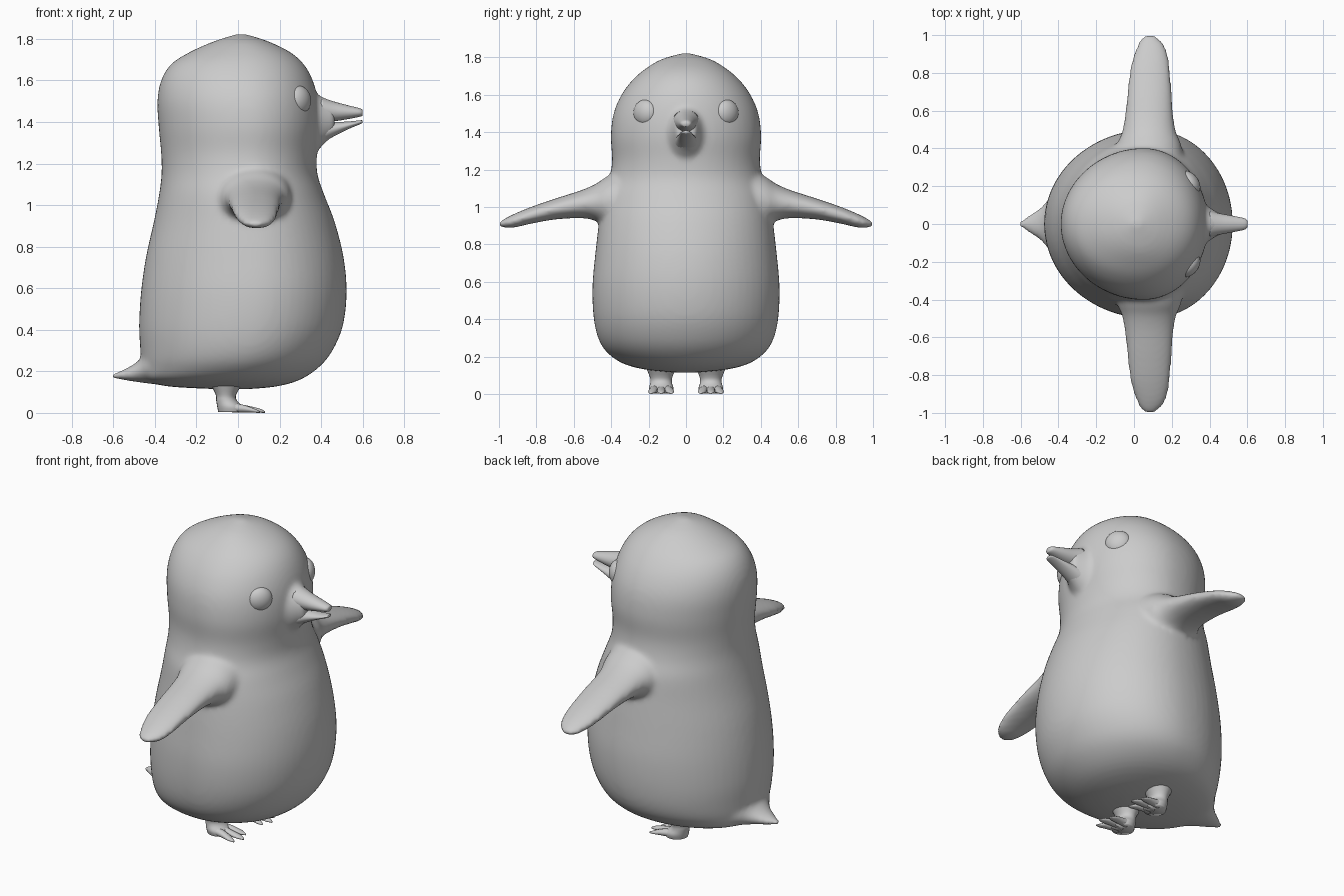
import bpy, bmesh, math
from mathutils import Vector

grey = bpy.data.materials.new("plain grey")
grey.diffuse_color = (0.6, 0.6, 0.6, 1)


def spline(rows, steps):
    """Catmull-Rom interpolation of section rows."""
    out = []
    n = len(rows)
    for i in range(n - 1):
        p0, p1, p2, p3 = (rows[max(i - 1, 0)], rows[i], rows[i + 1], rows[min(i + 2, n - 1)])
        for s in range(steps):
            t = s / steps
            out.append([0.5 * (2 * b + (c - a) * t + (2 * a - 5 * b + 4 * c - d) * t * t
                               + (3 * b - a - 3 * c + d) * t ** 3)
                        for a, b, c, d in zip(p0, p1, p2, p3)])
    out.append(list(rows[-1]))
    return out


def loft(bm, axis, rows, mid=0.5, sides=32, steps=4, power=2.0):
    """Rows: position on axis, then min/max of the two other axes."""
    u, v = [k for k in range(3) if k != axis]
    rings = []
    for t, a0, a1, b0, b1 in spline(rows, steps):
        ac, bc = a0 + (a1 - a0) * mid, (b0 + b1) / 2
        ring = []
        for k in range(sides):
            w = 2 * math.pi * k / sides
            c, s = math.cos(w), math.sin(w)
            cu = math.copysign(abs(c) ** (2 / power), c)
            cv = math.copysign(abs(s) ** (2 / power), s)
            p = [0, 0, 0]
            p[axis] = t
            p[u] = ac + cu * ((a1 - ac) if c > 0 else (ac - a0))
            p[v] = bc + cv * (b1 - b0) / 2
            ring.append(bm.verts.new(p))
        rings.append(ring)
    for r, q in zip(rings, rings[1:]):
        for k in range(sides):
            j = (k + 1) % sides
            bm.faces.new((r[k], r[j], q[j], q[k]))
    bm.faces.new(rings[0])
    bm.faces.new(rings[-1])


def flip(rows):
    """Mirror wing rows to the other side of y."""
    return [(-r[0],) + tuple(r[1:]) for r in rows]


def finish(name, bm, blend=0):
    bmesh.ops.recalc_face_normals(bm, faces=bm.faces)
    me = bpy.data.meshes.new(name)
    bm.to_mesh(me)
    bm.free()
    ob = bpy.data.objects.new(name, me)
    bpy.context.collection.objects.link(ob)
    me.materials.append(grey)
    me.polygons.foreach_set("use_smooth", [True] * len(me.polygons))
    if blend:
        m = ob.modifiers.new("blend", 'REMESH')
        m.mode, m.voxel_size, m.use_smooth_shade = 'VOXEL', blend, True
        m = ob.modifiers.new("soften", 'SMOOTH')
        m.factor, m.iterations = 0.5, 8
    return ob


# Body and head: z, x back, x front, y range
profile = [(0.115, -0.12, 0.06, 0.06), (0.128, -0.34, 0.19, 0.20), (0.16, -0.455, 0.30, 0.33),
           (0.22, -0.465, 0.39, 0.42), (0.30, -0.47, 0.455, 0.47), (0.42, -0.476, 0.505, 0.495),
           (0.58, -0.467, 0.523, 0.50), (0.75, -0.443, 0.508, 0.485), (0.92, -0.405, 0.465, 0.465),
           (1.05, -0.38, 0.415, 0.445), (1.15, -0.368, 0.382, 0.41), (1.25, -0.37, 0.38, 0.395),
           (1.38, -0.382, 0.392, 0.402), (1.50, -0.388, 0.385, 0.387), (1.60, -0.37, 0.36, 0.345),
           (1.68, -0.32, 0.315, 0.285), (1.74, -0.225, 0.245, 0.215), (1.79, -0.11, 0.14, 0.13),
           (1.822, -0.01, 0.04, 0.02)]
bm = bmesh.new()
loft(bm, 2, [(z, a, b, -w, w) for z, a, b, w in profile], mid=0.56, sides=64)

# Wings: y, x range, z range
wing = [(0.30, -0.10, 0.27, 0.88, 1.22), (0.42, -0.09, 0.25, 0.89, 1.165), (0.48, -0.065, 0.225, 0.925, 1.125),
        (0.56, -0.05, 0.21, 0.94, 1.09), (0.70, -0.035, 0.20, 0.933, 1.045), (0.83, -0.02, 0.19, 0.91, 1.0),
        (0.93, 0.01, 0.17, 0.888, 0.958), (0.985, 0.04, 0.13, 0.893, 0.928), (1.005, 0.075, 0.10, 0.903, 0.913)]
loft(bm, 1, wing)
loft(bm, 1, flip(wing))

# Tail: x, y range, z range
loft(bm, 0, [(-0.615, -0.01, 0.01, 0.17, 0.185), (-0.55, -0.05, 0.05, 0.158, 0.208),
             (-0.48, -0.10, 0.10, 0.148, 0.25), (-0.42, -0.18, 0.18, 0.14, 0.32),
             (-0.32, -0.25, 0.25, 0.135, 0.40)])

# Beak root swelling out of the face
loft(bm, 0, [(0.28, -0.16, 0.16, 1.20, 1.60), (0.38, -0.10, 0.10, 1.26, 1.535),
             (0.42, -0.075, 0.075, 1.30, 1.515), (0.465, -0.052, 0.052, 1.335, 1.497)])
finish("body", bm, 0.014)

# Beak halves
bm = bmesh.new()
loft(bm, 0, [(0.40, -0.07, 0.07, 1.40, 1.52), (0.46, -0.055, 0.055, 1.403, 1.499),
             (0.53, -0.042, 0.042, 1.414, 1.48), (0.585, -0.03, 0.03, 1.425, 1.466),
             (0.60, -0.018, 0.018, 1.43, 1.458)], sides=24)
finish("upper_beak", bm)
bm = bmesh.new()
loft(bm, 0, [(0.40, -0.065, 0.065, 1.295, 1.40), (0.46, -0.05, 0.05, 1.33, 1.40),
             (0.53, -0.038, 0.038, 1.365, 1.402), (0.585, -0.028, 0.028, 1.388, 1.408),
             (0.598, -0.016, 0.016, 1.394, 1.408)], sides=24)
finish("lower_beak", bm)

for side, label in ((1, "left"), (-1, "right")):
    # Eyes
    bpy.ops.mesh.primitive_uv_sphere_add(segments=32, ring_count=16, radius=1,
                                         location=(0.292, side * 0.217, 1.503),
                                         rotation=(0, 0, side * math.radians(38)))
    eye = bpy.context.object
    eye.name = label + "_eye"
    eye.scale = (0.05, 0.072, 0.071)
    eye.data.materials.append(grey)
    bpy.ops.object.shade_smooth()

    # Legs, feet and three toes
    y = side * 0.133
    bm = bmesh.new()
    loft(bm, 2, [(0.004, -0.095, 0.03, y - 0.06, y + 0.06), (0.03, -0.10, 0.025, y - 0.066, y + 0.066),
                 (0.06, -0.105, -0.005, y - 0.058, y + 0.058), (0.09, -0.108, -0.008, y - 0.06, y + 0.06),
                 (0.15, -0.14, 0.03, y - 0.085, y + 0.085)], sides=24)
    for d in (-1, 0, 1):
        length = 0.13 if d == 0 else 0.105
        toe = bmesh.new()
        loft(toe, 0, [(-0.03, -0.026, 0.026, 0.002, 0.05), (0.03, -0.023, 0.023, 0.002, 0.038),
                      (length - 0.03, -0.02, 0.02, 0.001, 0.022),
                      (length, -0.005, 0.005, 0.0, 0.008)], sides=12)
        for v in toe.verts:
            v.co.y += y + d * (0.036 + 0.18 * max(v.co.x, 0))
        tmp = bpy.data.meshes.new("toe")
        toe.to_mesh(tmp)
        toe.free()
        bm.from_mesh(tmp)
        bpy.data.meshes.remove(tmp)
    finish(label + "_foot", bm)
